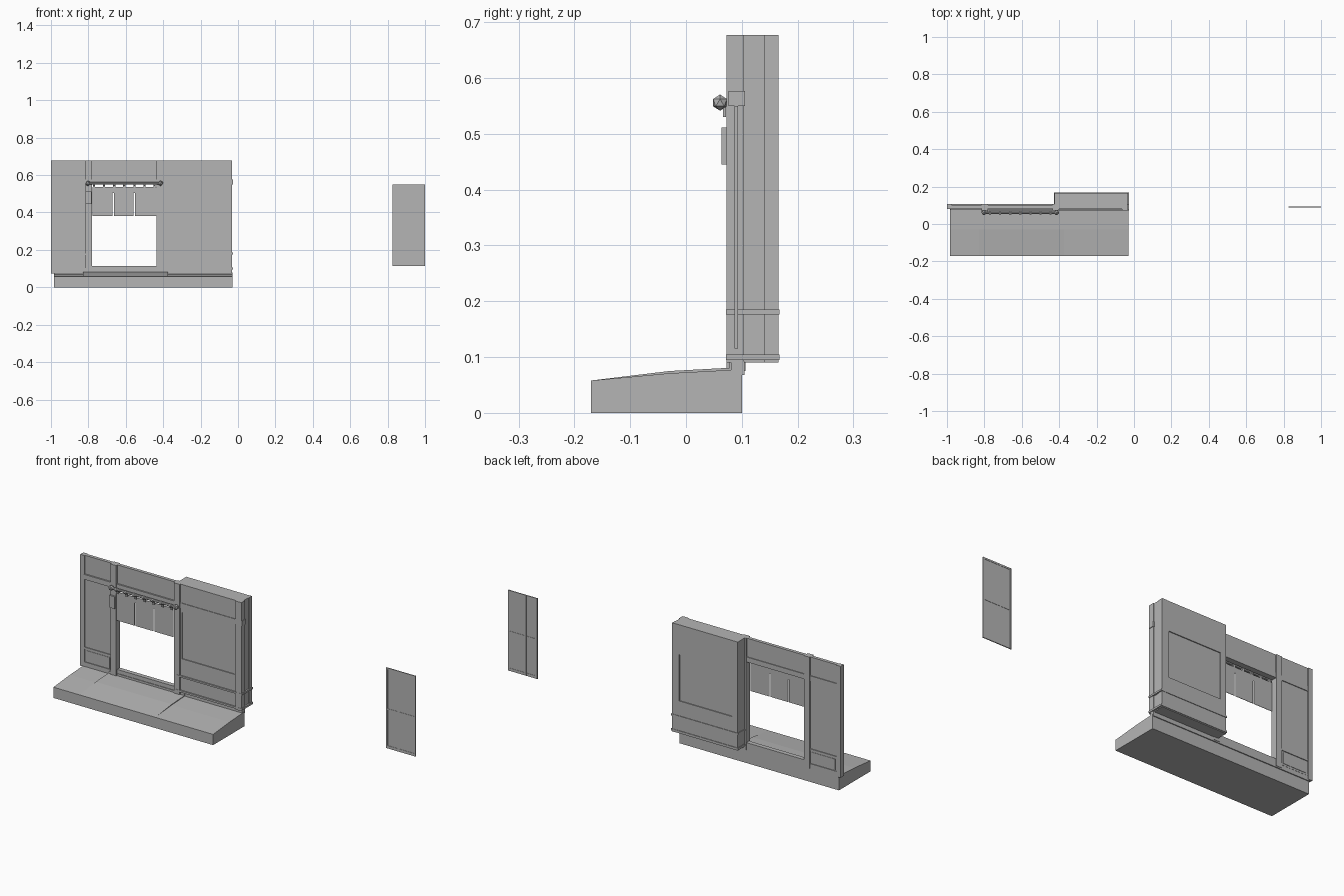
import bpy
import bmesh
from mathutils import Matrix, Vector

cube = bpy.data.objects.get("Cube")
if cube:
    bpy.data.objects.remove(cube, do_unlink=True)

grey = bpy.data.materials.new("plain grey")
grey.use_nodes = True
COLOUR = (0.46, 0.46, 0.46, 1)
grey.diffuse_color = COLOUR
for node in grey.node_tree.nodes:
    if node.type == 'BSDF_PRINCIPLED':
        node.inputs["Base Color"].default_value = COLOUR


def finish(name, bm):
    bmesh.ops.recalc_face_normals(bm, faces=bm.faces)
    mesh = bpy.data.meshes.new(name)
    bm.to_mesh(mesh)
    bm.free()
    mesh.materials.append(grey)
    obj = bpy.data.objects.new(name, mesh)
    bpy.context.collection.objects.link(obj)
    return obj


def box(name, x, y, z):
    """Block between the given (low, high) pairs."""
    bm = bmesh.new()
    bmesh.ops.create_cube(bm, size=1)
    for v in bm.verts:
        v.co = Vector([r[0] if c < 0 else r[1] for c, r in zip(v.co, (x, y, z))])
    return finish(name, bm)


def extrude_x(name, profile, x0, x1):
    """Sweep a (y, z) profile along x."""
    bm = bmesh.new()
    face = bm.faces.new([bm.verts.new((x0, y, z)) for y, z in profile])
    out = bmesh.ops.extrude_face_region(bm, geom=[face])
    verts = [e for e in out["geom"] if isinstance(e, bmesh.types.BMVert)]
    bmesh.ops.translate(bm, verts=verts, vec=(x1 - x0, 0, 0))
    return finish(name, bm)


def rod(name, x0, x1, y, z, radius, sides=8):
    bm = bmesh.new()
    turn = Matrix.Translation(((x0 + x1) / 2, y, z)) @ Matrix.Rotation(1.5708, 4, 'Y')
    bmesh.ops.create_cone(bm, cap_ends=True, segments=sides, radius1=radius,
                          radius2=radius, depth=x1 - x0, matrix=turn)
    return finish(name, bm)


def cut(obj, x, y, z):
    cutter = box("cutter", x, y, z)
    mod = obj.modifiers.new("cut", 'BOOLEAN')
    mod.operation = 'DIFFERENCE'
    mod.solver = 'EXACT'
    mod.object = cutter
    bpy.context.view_layer.objects.active = obj
    bpy.ops.object.modifier_apply(modifier=mod.name)
    bpy.data.objects.remove(cutter, do_unlink=True)


# Sloping ground in three strips, the middle one a little higher
for name, x0, x1, lift in (("ground_right", -0.985, -0.83, 0),
                           ("ground_middle", -0.83, -0.375, 0.004),
                           ("ground_left", -0.375, -0.03, 0)):
    extrude_x(name, [(-0.17, 0), (0.1, 0), (0.1, 0.078 + lift),
                     (-0.03, 0.071 + lift), (-0.17, 0.058)], x0, x1)

# Foot beam and threshold
box("foot_beam", (-0.985, -0.032), (0.081, 0.105), (0.068, 0.092))
box("threshold", (-0.83, -0.375), (0.078, 0.105), (0.08, 0.092))
box("door_sill", (-0.79, -0.425), (0.081, 0.105), (0.09, 0.113))

# Thin wall on the right of the doorway and above it
WALL = (0.084, 0.102)
box("side_wall", (-0.99, -0.79), WALL, (0.075, 0.677))
box("wall_over_door", (-0.79, -0.42), WALL, (0.55, 0.677))
box("lower_panel", (-0.965, -0.825), (0.082, 0.104), (0.105, 0.165))
box("panel_rail", (-0.98, -0.81), (0.08, 0.106), (0.172, 0.182))
box("panel_foot_rail", (-0.98, -0.81), (0.08, 0.106), (0.092, 0.102))

# Upright posts
for name, x0, x1, y0 in (("end_post", -1, -0.975, 0.08),
                         ("door_post_right", -0.815, -0.78, 0.073),
                         ("door_post_left", -0.435, -0.4, 0.073)):
    box(name, (x0, x1), (y0, 0.107), (0.075, 0.677))
box("lintel", (-0.98, -0.028), (0.076, 0.106), (0.55, 0.577))

# Deep display bay with shallow panels set in front and back
bay = box("bay", (-0.425, -0.036), (0.079, 0.165), (0.09, 0.677))
cut(bay, (-0.39, -0.075), (0.07, 0.084), (0.275, 0.525))
cut(bay, (-0.39, -0.075), (0.16, 0.18), (0.265, 0.515))
box("bay_front_post", (-0.065, -0.031), (0.073, 0.104), (0.09, 0.677))
box("bay_back_post", (-0.06, -0.033), (0.14, 0.166), (0.09, 0.677))
for name, z in (("bay_foot_trim", (0.095, 0.105)), ("bay_waist_trim", (0.176, 0.185))):
    box(name, (-0.428, -0.027), (0.072, 0.168), z)

# Curtain pole with faceted ends and hanging loops
rod("curtain_pole", -0.8, -0.412, 0.061, 0.556, 0.007)
for side, x in (("right", -0.802), ("left", -0.414)):
    bm = bmesh.new()
    bmesh.ops.create_icosphere(bm, subdivisions=1, radius=0.0145,
                               matrix=Matrix.Translation((x, 0.061, 0.556)))
    finish("pole_end_" + side, bm)
    box("pole_bracket_" + side, (x - 0.004, x + 0.004), (0.061, 0.08), (0.55, 0.561))
for i in range(7):
    x = -0.77 + i * 0.054
    rod("curtain_loop", x - 0.006, x + 0.006, 0.061, 0.554, 0.0095)
    box("curtain_tab", (x - 0.006, x + 0.006), (0.066, 0.072), (0.53, 0.556))

# Three hanging cloths, joined at the top and slit below
box("curtain_top", (-0.779, -0.437), (0.073, 0.075), (0.505, 0.537))
for x0, x1 in ((-0.779, -0.67), (-0.664, -0.558), (-0.552, -0.437)):
    box("curtain_cloth", (x0, x1), (0.073, 0.075), (0.382, 0.505))

# Small plaque on the door post
box("plaque", (-0.815, -0.783), (0.064, 0.074), (0.445, 0.511))

# Separate sliding door: thin pane in a slim frame
box("door_pane", (0.828, 0.997), (0.089, 0.091), (0.118, 0.547))
for name, x in (("door_stile_right", (0.825, 0.834)), ("door_mullion", (0.891, 0.899)),
                ("door_stile_left", (0.991, 1.0))):
    box(name, x, (0.087, 0.093), (0.115, 0.55))
for name, z in (("door_foot_rail", (0.115, 0.13)), ("door_middle_rail", (0.322, 0.33)),
                ("door_top_rail", (0.541, 0.55))):
    box(name, (0.825, 1.0), (0.0875, 0.0925), z)
